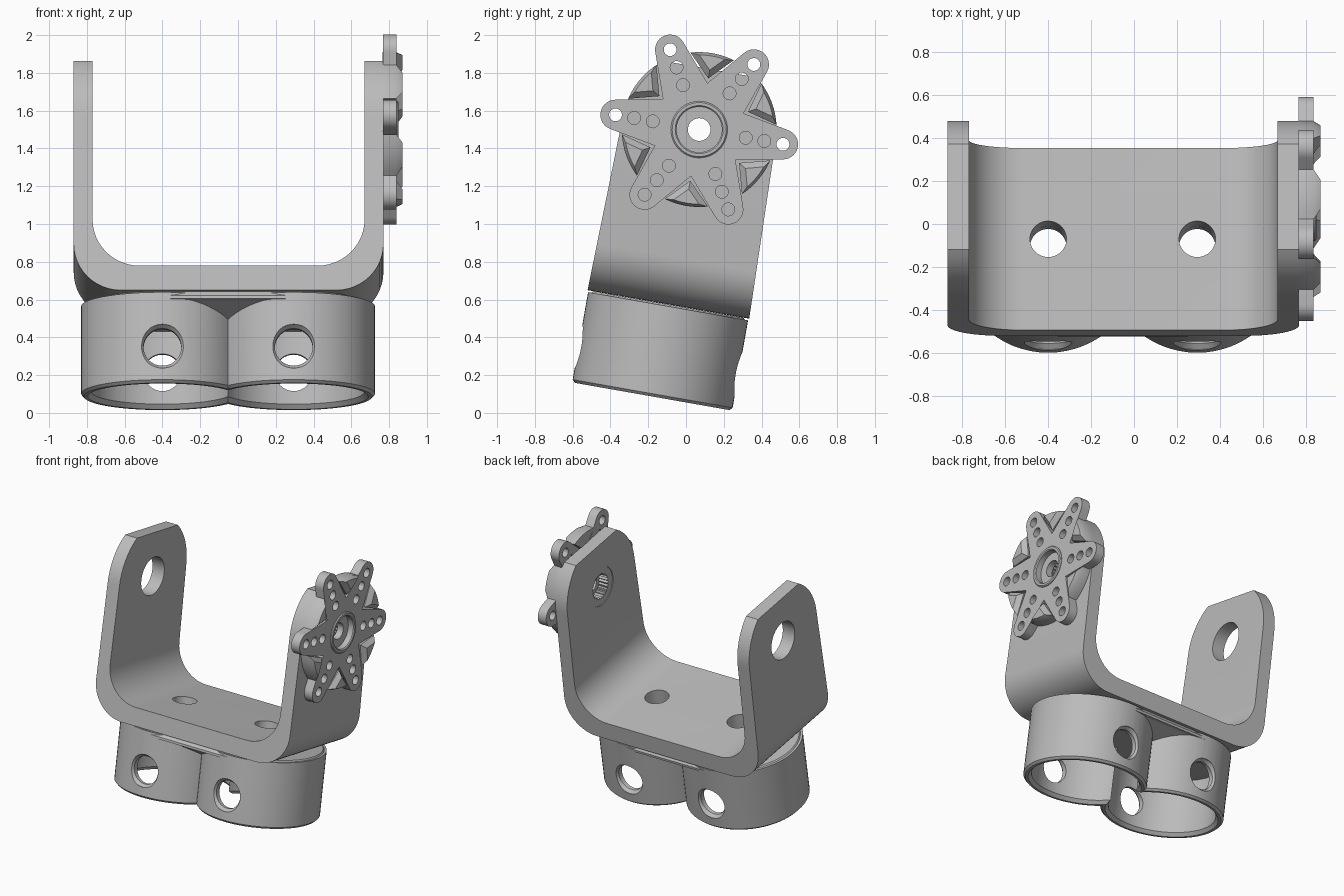
import bpy, bmesh
from math import sin, cos, pi, radians, asin, sqrt
from mathutils import Matrix

if "Cube" in bpy.data.objects:
    bpy.data.objects.remove(bpy.data.objects["Cube"], do_unlink=True)

grey = bpy.data.materials.new("matte grey")
grey.use_nodes = True
tone = (0.5, 0.5, 0.5, 1)
grey.diffuse_color = tone
grey.node_tree.nodes["Principled BSDF"].inputs["Base Color"].default_value = tone

# Whole assembly leans forward about the horn axis
FRAME = Matrix.Translation((0, 0.07, 1.5)) @ Matrix.Rotation(radians(-10), 4, 'X')
PLACE = {'x': lambda p, q, t: (t, p, q),
         'y': lambda p, q, t: (p, t, q),
         'z': lambda p, q, t: (p, q, t)}
MID = -0.052
RINGS = (-0.40, 0.295)


def loft(name, sections, axis, loop=False):
    """Skin equal-length outlines; each section is (points, position)."""
    bm = bmesh.new()
    rows = [[bm.verts.new(PLACE[axis](p, q, t)) for p, q in pts] for pts, t in sections]
    n = len(rows[0])
    pairs = list(zip(rows, rows[1:]))
    if loop:
        pairs.append((rows[-1], rows[0]))
    else:
        bm.faces.new(rows[0])
        bm.faces.new(rows[-1])
    for a, b in pairs:
        for i in range(n):
            j = (i + 1) % n
            bm.faces.new((a[i], a[j], b[j], b[i]))
    bmesh.ops.recalc_face_normals(bm, faces=bm.faces[:])
    mesh = bpy.data.meshes.new(name)
    bm.to_mesh(mesh)
    bm.free()
    mesh.materials.append(grey)
    ob = bpy.data.objects.new(name, mesh)
    bpy.context.collection.objects.link(ob)
    ob.matrix_world = FRAME
    return ob


def arc(cx, cy, r, a0, a1, n=12):
    return [(cx + r * cos(radians(a0 + (a1 - a0) * i / n)),
             cy + r * sin(radians(a0 + (a1 - a0) * i / n))) for i in range(n + 1)]


def circle(r, cx=0, cy=0, n=64):
    return arc(cx, cy, r, 0, 360, n)[:-1]


def prism(name, pts, a, b, axis):
    return loft(name, [(pts, a), (pts, b)], axis)


def lathe(name, profile, axis, c=(0, 0), loop=False, n=64):
    return loft(name, [(circle(r, c[0], c[1], n), t) for r, t in profile], axis, loop)


def combine(ob, others, op):
    for other in others:
        mod = ob.modifiers.new("cut", 'BOOLEAN')
        mod.operation, mod.object, mod.solver = op, other, 'EXACT'
        bpy.context.view_layer.update()
        done = bpy.data.meshes.new_from_object(
            ob.evaluated_get(bpy.context.evaluated_depsgraph_get()))
        ob.modifiers.clear()
        ob.data = done
        bpy.data.objects.remove(other, do_unlink=True)


# U-shaped bracket: bent strip trimmed to the rounded arm outline
L, R, T, B, F, rad = -0.87, 0.77, 0.5, -0.94, -0.808, 0.25
wall = 0.10
strip = ([(L, T)] + arc(L + rad, B + rad, rad, 180, 270)
         + arc(R - rad, B + rad, rad, 270, 360) + [(R, T), (R - wall, T)]
         + arc(R - wall - rad, F + rad, rad, 0, -90)
         + arc(L + wall + rad, F + rad, rad, 270, 180) + [(L + wall, T)])
bracket = prism("u_bracket", strip, -0.6, 0.6, 'y')
top = math_top = asin(0.325 / 0.41) * 180 / pi
side = [(-0.435, -0.96), (0.435, -0.96)] + arc(0, 0, 0.41, 0, top) + arc(0, 0, 0.41, 180 - top, 180)
combine(bracket, [prism("outline", side, -1, 1, 'x')], 'INTERSECT')
cuts = [prism("pivot_hole", circle(0.14), -1, -0.6, 'x'),
        prism("horn_hole", circle(0.145), 0.6, 0.9, 'x')]
cuts += [prism("floor_hole", circle(0.085, x), -1.05, -0.7, 'z') for x in RINGS]
combine(bracket, cuts, 'DIFFERENCE')

# Splined bush inside the horn-side arm
teeth = []
for i in range(48):
    r = 0.098 if i % 2 else 0.085
    teeth.append((r * cos(2 * pi * i / 48), r * sin(2 * pi * i / 48)))
bush = prism("splined_bush", circle(0.145), 0.675, 0.775, 'x')
combine(bush, [prism("spline", teeth, 0.6, 0.75, 'x'),
               prism("screw_hole", circle(0.06), 0.6, 0.9, 'x')], 'DIFFERENCE')

# Twin ring holder: two tubes under a stadium-shaped cap
holder, second = [lathe("twin_ring_holder", [(0.415, -1.435), (0.43, -1.42), (0.43, -0.95)],
                        'z', (x, 0)) for x in RINGS]


def stadium(r):
    return arc(RINGS[1], 0, r, -90, 90, 32) + arc(RINGS[0], 0, r, 90, 270, 32)


cap = loft("cap", [(stadium(0.429), -0.985), (stadium(0.429), -0.968), (stadium(0.405), -0.941)], 'z')
webs = []
for s in (-1, 1):
    web = [(s * 0.427, -0.975), (s * 0.215, -1.085), (s * 0.1, -1.085), (s * 0.1, -0.96)]
    webs.append(prism("web", web, RINGS[0], RINGS[1], 'x'))
combine(holder, [second, cap] + webs, 'UNION')
cuts = []
for x in RINGS:
    cuts.append(lathe("bore", [(0.405, -1.5), (0.395, -1.435), (0.375, -1.41), (0.375, -1.02)],
                      'z', (x, 0)))
    cuts.append(lathe("side_hole", [(0.118, -0.5), (0.118, -0.425), (0.1, -0.4), (0.1, 0.4),
                                    (0.118, 0.425), (0.118, 0.5)], 'y', (x, -1.24), n=48))
    cuts.append(prism("floor_hole", circle(0.085, x), -1.1, -0.7, 'z'))
combine(holder, cuts, 'DIFFERENCE')

# Six-armed horn
star = []
for k in range(6):
    a = k * 60
    c, s = cos(radians(a)), sin(radians(a))
    star += arc(0.45 * c, 0.45 * s, 0.08, a - 80, a + 80, 14)
    star.append((0.25 * cos(radians(a + 30)), 0.25 * sin(radians(a + 30))))
horn = prism("six_arm_horn", star, 0.768, 0.838, 'x')
cuts = [prism("recess", circle(0.12), 0.80, 0.9, 'x'), prism("screw_hole", circle(0.06), 0.7, 0.9, 'x')]
for k in range(6):
    for r in (0.25, 0.35, 0.45):
        a = radians(60 * k)
        cuts.append(prism("pin_hole", circle(0.034, r * cos(a), r * sin(a), 24), 0.7, 0.9, 'x'))
combine(horn, cuts, 'DIFFERENCE')
lathe("horn_collar", [(0.15, 0.83), (0.15, 0.843), (0.143, 0.85), (0.127, 0.85),
                      (0.12, 0.843), (0.12, 0.83)], 'x', loop=True)

# Bevelled lugs that lock the horn between its arms
def lug(a, inner, outer, half):
    tip = (inner * cos(radians(a)), inner * sin(radians(a)))
    return [tip] + arc(0, 0, outer, a - half, a + half, 8)


for k in range(6):
    a = 30 + 60 * k
    loft(f"horn_lug_{k + 1}", [(lug(a, 0.275, 0.41, 16.5), 0.765),
                               (lug(a, 0.275, 0.41, 16.5), 0.838),
                               (lug(a, 0.32, 0.395, 10), 0.87)], 'x')

# Smooth curved surfaces, keep the edges sharp
bpy.ops.object.select_all(action='DESELECT')
for ob in bpy.context.collection.objects:
    if ob.type == 'MESH' and grey.name in ob.data.materials:
        ob.select_set(True)
        bpy.context.view_layer.objects.active = ob
bpy.ops.object.shade_smooth_by_angle(angle=radians(30))
